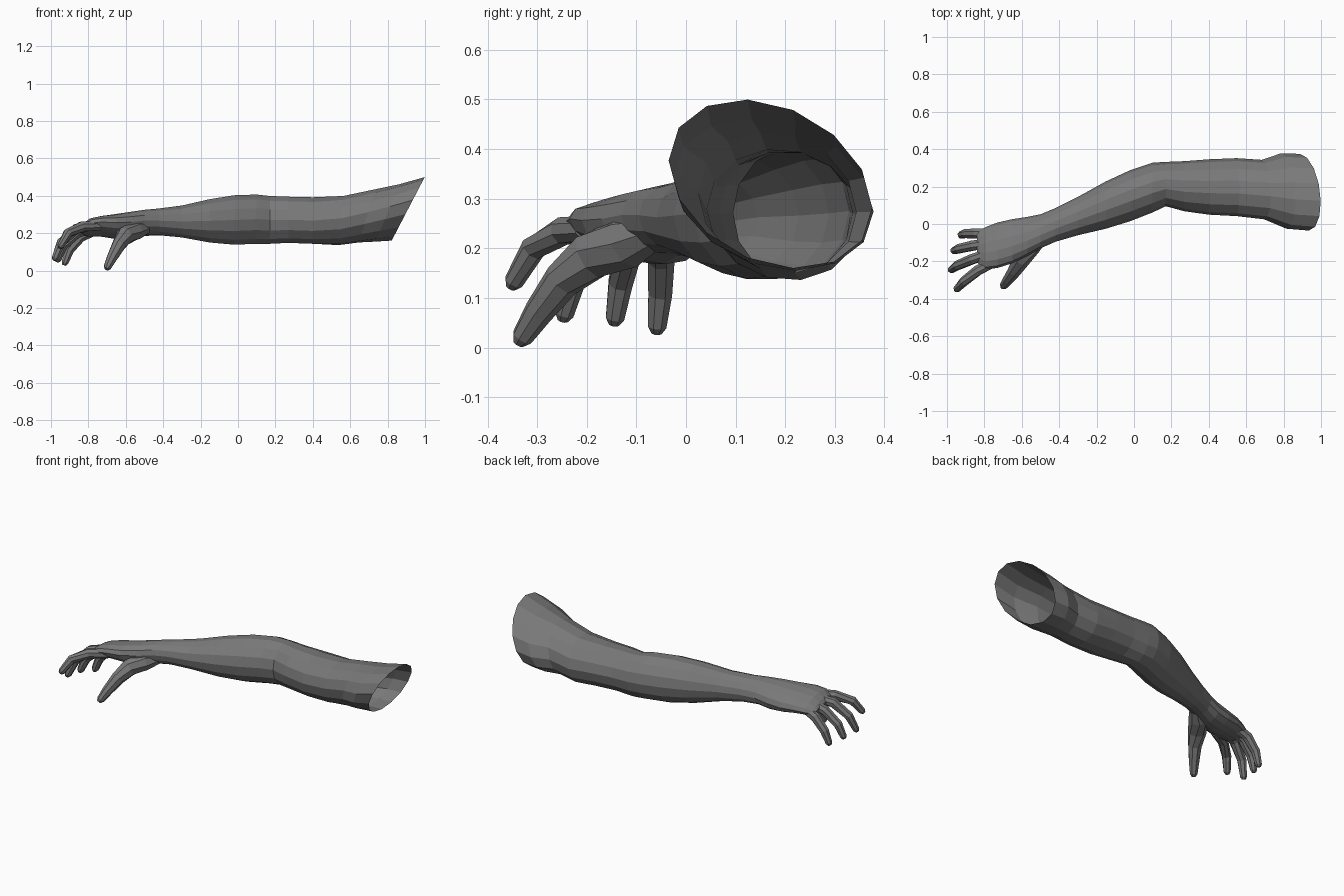
import bpy, bmesh
from math import sin, cos, pi, radians
from mathutils import Vector

if "Cube" in bpy.data.objects:
    bpy.data.objects.remove(bpy.data.objects["Cube"])

# Dark grey skin
grey = bpy.data.materials.new("dark_grey")
grey.diffuse_color = (0.19, 0.19, 0.19, 1)
grey.use_nodes = True
grey.node_tree.nodes["Principled BSDF"].inputs["Base Color"].default_value = grey.diffuse_color


def skin(name, rings):
    """Bridge a list of point rings into a closed flat-shaded object."""
    bm = bmesh.new()
    loops = [[bm.verts.new(p) for p in r] for r in rings]
    n = len(loops[0])
    for a, b in zip(loops, loops[1:]):
        for i in range(n):
            j = (i + 1) % n
            bm.faces.new((a[i], a[j], b[j], b[i]))
    bm.faces.new(loops[0])
    bm.faces.new(loops[-1])
    bmesh.ops.recalc_face_normals(bm, faces=bm.faces)
    me = bpy.data.meshes.new(name)
    bm.to_mesh(me)
    bm.free()
    me.materials.append(grey)
    ob = bpy.data.objects.new(name, me)
    bpy.context.collection.objects.link(ob)
    return ob


def section(x, y0, y1, z0, z1, slant=0, skew=0, n=14):
    """Skewed oval across the arm; slant leans it along x with height."""
    pts = []
    for i in range(n):
        t = 2 * pi * i / n
        z = (z1 - z0) / 2 * sin(t + radians(skew))
        pts.append((x + slant * z, (y0 + y1) / 2 + (y1 - y0) / 2 * cos(t), (z0 + z1) / 2 + z))
    return pts


def digit(name, path, radii, n=8):
    """Jointed tube with a rounded tip."""
    pts = [Vector(p) for p in path]
    end = (pts[-1] - pts[-2]).normalized()
    radii = list(radii) + [radii[-1] * 0.55]
    pts.append(pts[-1] + end * radii[-2] * 0.75)
    rings = []
    for i, p in enumerate(pts):
        t = (pts[min(i + 1, len(pts) - 1)] - pts[max(i - 1, 0)]).normalized()
        u = t.cross(Vector((0, 1, 0))).normalized()
        v = t.cross(u)
        rings.append([p + radii[i] * (u * cos(2 * pi * (k + .5) / n) + v * sin(2 * pi * (k + .5) / n))
                      for k in range(n)])
    return skin(name, rings)


# Arm from open shoulder to knuckles: x, y range, z range, slant, skew
sections = [
    (0.91, -0.035, 0.375, 0.16, 0.50, 0.52, -16),
    (0.80, -0.025, 0.378, 0.155, 0.462, 0.42, -13),
    (0.69, 0.025, 0.343, 0.15, 0.435, 0.3, -8),
    (0.55, 0.042, 0.352, 0.135, 0.40, 0.1, -5),
    (0.40, 0.05, 0.346, 0.14, 0.395, 0, 0),
    (0.27, 0.068, 0.336, 0.145, 0.398, 0, 0),
    (0.17, 0.095, 0.332, 0.14, 0.402, 0, 0),
    (0.10, 0.062, 0.328, 0.14, 0.41, 0, 0),
    (-0.02, 0.015, 0.288, 0.135, 0.406, 0, 0),
    (-0.15, -0.025, 0.228, 0.147, 0.385, 0, 0),
    (-0.30, -0.06, 0.145, 0.175, 0.35, 0, 0),
    (-0.42, -0.095, 0.085, 0.188, 0.333, 0, -5),
    (-0.50, -0.13, 0.052, 0.185, 0.325, 0, -10),
    (-0.57, -0.17, 0.038, 0.168, 0.315, 0, -14),
    (-0.65, -0.21, 0.026, 0.168, 0.303, 0, -18),
    (-0.73, -0.235, 0.008, 0.18, 0.293, 0, -24),
    (-0.79, -0.242, -0.015, 0.18, 0.28, 0, -28),
    (-0.825, -0.225, -0.032, 0.185, 0.255, 0, -32),
    (-0.84, -0.2, -0.05, 0.195, 0.235, 0, -34),
]
arm = skin("arm", [section(*r) for r in sections])

# Four curled fingers
slim = (0.027, 0.029, 0.026, 0.02)
digits = {
    "index_finger": [(-0.74, -0.20, 0.24), (-0.835, -0.248, 0.235), (-0.91, -0.308, 0.2), (-0.947, -0.347, 0.133)],
    "middle_finger": [(-0.76, -0.15, 0.243), (-0.865, -0.188, 0.222), (-0.945, -0.222, 0.15), (-0.977, -0.245, 0.068)],
    "ring_finger": [(-0.76, -0.10, 0.232), (-0.86, -0.115, 0.20), (-0.935, -0.132, 0.13), (-0.963, -0.143, 0.06)],
    "little_finger": [(-0.76, -0.053, 0.215), (-0.84, -0.05, 0.18), (-0.90, -0.052, 0.11), (-0.925, -0.058, 0.043)],
}
parts = [digit(name, path, slim) for name, path in digits.items()]

# Thumb with its fleshy base
parts.append(digit("thumb",
                   [(-0.44, -0.02, 0.25), (-0.55, -0.115, 0.215), (-0.605, -0.19, 0.185),
                    (-0.638, -0.25, 0.135), (-0.672, -0.297, 0.072), (-0.697, -0.33, 0.021)],
                   (0.02, 0.055, 0.05, 0.038, 0.03, 0.022)))

# Fuse the digits into the hand
for p in parts:
    m = arm.modifiers.new(p.name, 'BOOLEAN')
    m.operation, m.solver, m.object = 'UNION', 'EXACT', p
dg = bpy.context.evaluated_depsgraph_get()
arm.data = bpy.data.meshes.new_from_object(arm.evaluated_get(dg))
arm.modifiers.clear()
for p in parts:
    bpy.data.objects.remove(p)

# Open the shoulder end
bm = bmesh.new()
bm.from_mesh(arm.data)
ends = [f for f in bm.faces if f.calc_center_median().x > 0.85 and f.normal.x > 0.7]
bmesh.ops.delete(bm, geom=ends, context='FACES_ONLY')
bm.to_mesh(arm.data)
bm.free()
